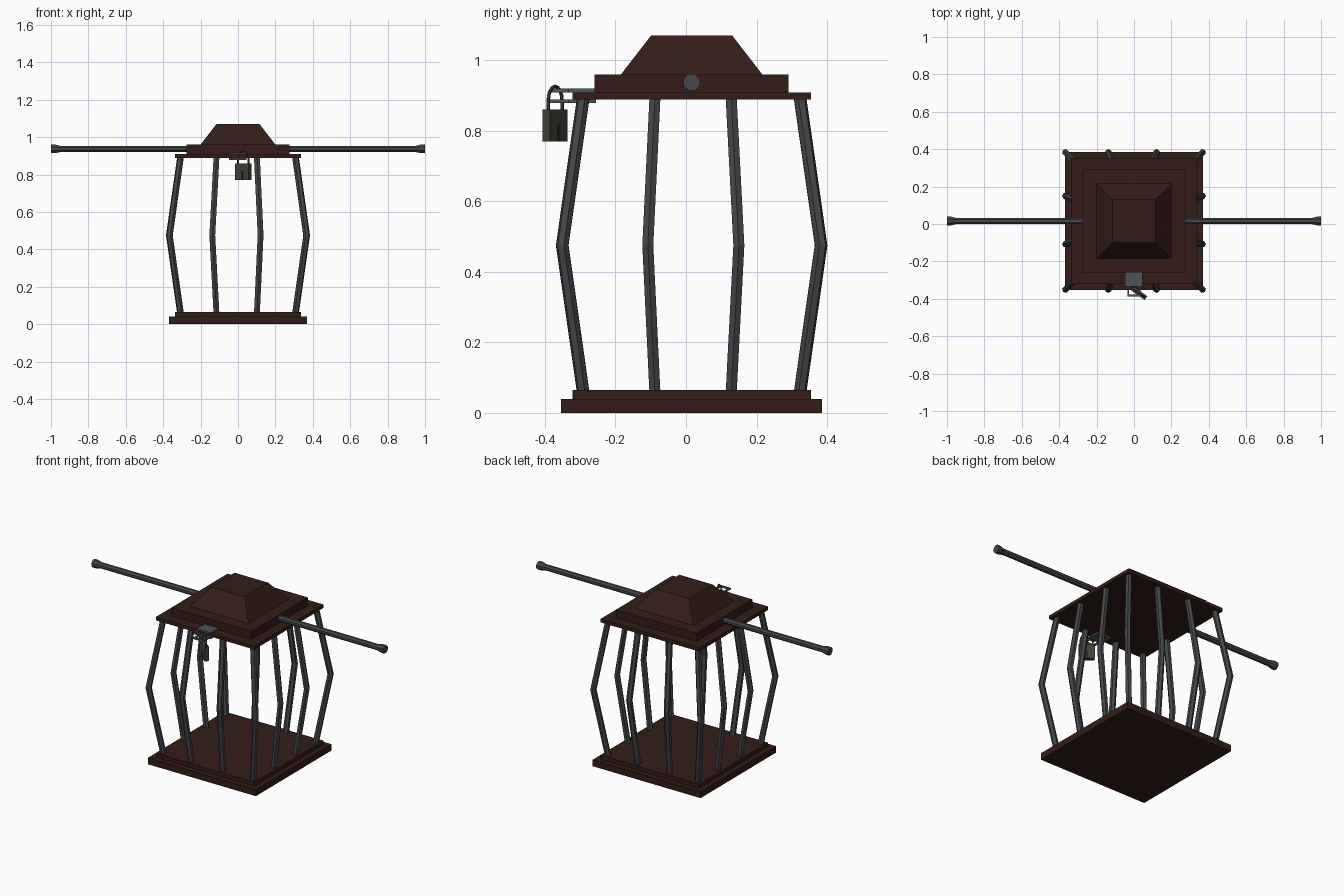
import bpy, bmesh
from math import sin, cos, pi, radians, atan2
from mathutils import Vector, Matrix

if "Cube" in bpy.data.objects:
    bpy.data.objects.remove(bpy.data.objects["Cube"])

CY = 0.016  # the cage body sits slightly behind the origin


def material(name, rgb):
    m = bpy.data.materials.new(name)
    m.diffuse_color = (*rgb, 1)
    m.use_nodes = True
    m.node_tree.nodes["Principled BSDF"].inputs["Base Color"].default_value = m.diffuse_color
    return m


WOOD = material("dark_wood", (0.034, 0.012, 0.009))
IRON = material("dark_iron", (0.06, 0.061, 0.068))
STEEL = material("hasp_steel", (0.08, 0.088, 0.095))
LOCK = material("lock_metal", (0.055, 0.055, 0.042))
DARK = material("keyhole_dark", (0.02, 0.02, 0.016))


def loft(name, rings, mat, matrix=Matrix()):
    """Bridge a list of equal-sized point rings and cap both ends."""
    bm = bmesh.new()
    rows = [[bm.verts.new(p) for p in ring] for ring in rings]
    n = len(rows[0])
    for a, b in zip(rows, rows[1:]):
        for i in range(n):
            j = (i + 1) % n
            bm.faces.new((a[i], a[j], b[j], b[i]))
    bm.faces.new(rows[0][::-1])
    bm.faces.new(rows[-1])
    bmesh.ops.recalc_face_normals(bm, faces=bm.faces)
    mesh = bpy.data.meshes.new(name)
    bm.to_mesh(mesh)
    bm.free()
    ob = bpy.data.objects.new(name, mesh)
    ob.matrix_world = matrix
    mesh.materials.append(mat)
    bpy.context.collection.objects.link(ob)
    return ob


def rect(hx, hy, z, cx=0, cy=0):
    return [(cx + sx * hx, cy + sy * hy, z) for sx, sy in ((-1, -1), (1, -1), (1, 1), (-1, 1))]


def slab(name, z0, z1, h0, h1=None):
    return loft(name, [rect(h0, h0, z0, 0, CY), rect(h1 or h0, h1 or h0, z1, 0, CY)], WOOD)


def box(name, x, y, z, mat, matrix=Matrix()):
    cx, cy = sum(x) / 2, sum(y) / 2
    hx, hy = (x[1] - x[0]) / 2, (y[1] - y[0]) / 2
    return loft(name, [rect(hx, hy, k, cx, cy) for k in z], mat, matrix)


# stepped floor and roof
slab("base_plinth", 0, 0.04, 0.37)
slab("base_step", 0.04, 0.065, 0.338)
slab("top_plate", 0.888, 0.909, 0.338)
slab("roof_block", 0.909, 0.96, 0.275)
slab("roof_cap", 0.96, 1.07, 0.20, 0.115)

# twelve bent bars bulging outwards halfway up
E, I = 0.307, 0.108
spots = [(sx * E, sy * E) for sx in (-1, 1) for sy in (-1, 1)]
for s in (-1, 1):
    for t in (-1, 1):
        spots += [(t * I - 0.007, s * E), (s * E, t * I + 0.004)]
for k, (x, y) in enumerate(spots):
    a0 = atan2(y, x) if abs(abs(x) - abs(y)) < 0.01 else (0 if abs(x) > abs(y) else pi / 2)
    rings = []
    for z, f in ((0.055, 1), (0.475, 1.195), (0.895, 1)):
        rings.append([(x * f + 0.018 * cos(a0 + i * pi / 3),
                       CY + y * f + 0.018 * sin(a0 + i * pi / 3), z) for i in range(6)])
    loft(f"cage_bar_{k + 1}", rings, IRON)

# carrying poles with flared ends
for s, side in ((-1, "left"), (1, "right")):
    rings = [[(s * x, CY + r * cos((i + 0.5) * pi / 4), 0.937 + r * sin((i + 0.5) * pi / 4))
              for i in range(8)]
             for x, r in ((0.25, 0.018), (0.95, 0.018), (0.978, 0.025), (1.0, 0.025))]
    loft(f"carry_pole_{side}", rings, IRON)

# hasp: two mounting plates, each with a square loop in front
for tag, z in (("upper", (0.909, 0.919)), ("lower", (0.878, 0.888))):
    box(f"hasp_plate_{tag}", (-0.048, 0.046), (-0.333, -0.255), z, STEEL)
    box(f"hasp_loop_front_{tag}", (-0.036, 0.036), (-0.387, -0.377), z, STEEL)
    for s in (-1, 1):
        cx = s * 0.031
        box(f"hasp_loop_side_{tag}", (cx - 0.005, cx + 0.005), (-0.378, -0.33), z, STEEL)

# padlock, turned about the vertical
M = Matrix.Translation((0.028, -0.371, 0)) @ Matrix.Rotation(radians(-35), 4, 'Z')
box("padlock_body", (-0.044, 0.044), (-0.0125, 0.0125), (0.77, 0.86), LOCK, M)
box("padlock_keyway", (-0.006, 0.006), (-0.014, 0.014), (0.771, 0.82), DARK, M)
path = [(-0.034, 0.855)]
path += [(-0.034 * cos(i * pi / 8), 0.885 + 0.041 * sin(i * pi / 8)) for i in range(9)]
path += [(0.034, 0.855)]
rings = []
for i, p in enumerate(path):
    q0, q1 = path[max(i - 1, 0)], path[min(i + 1, len(path) - 1)]
    d = Vector((q1[0] - q0[0], q1[1] - q0[1])).normalized()
    rings.append([(p[0] - d.y * 0.005 * cos(k * pi / 3), 0.005 * sin(k * pi / 3),
                   p[1] + d.x * 0.005 * cos(k * pi / 3)) for k in range(6)])
loft("padlock_shackle", rings, LOCK, M)
